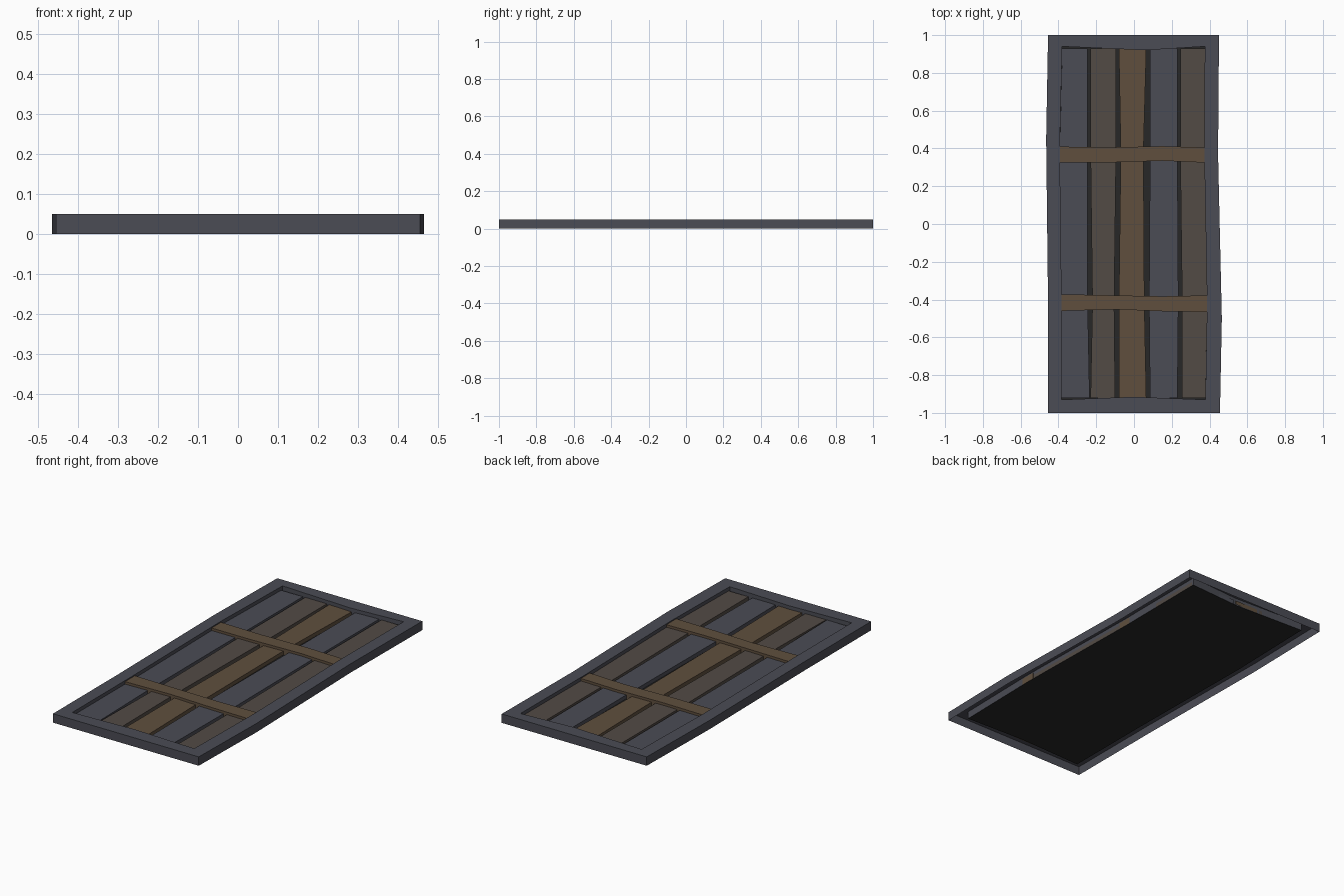
import bpy, bmesh

if "Cube" in bpy.data.objects:
    bpy.data.objects.remove(bpy.data.objects["Cube"])


def material(name, rgb):
    m = bpy.data.materials.new(name)
    m.diffuse_color = (*rgb, 1)
    m.use_nodes = True
    m.node_tree.nodes["Principled BSDF"].inputs["Base Color"].default_value = m.diffuse_color
    return m


SLATE = material("slate_wood", (0.07, 0.072, 0.09))
BROWN = material("worn_brown_wood", (0.115, 0.078, 0.048))
MIXED = material("faded_wood", (0.085, 0.07, 0.06))
DARK = material("dark_backing", (0.02, 0.02, 0.02))


def finish(name, bm, mat):
    bmesh.ops.recalc_face_normals(bm, faces=bm.faces)
    me = bpy.data.meshes.new(name)
    bm.to_mesh(me)
    bm.free()
    me.materials.append(mat)
    ob = bpy.data.objects.new(name, me)
    bpy.context.collection.objects.link(ob)


def board(name, side_a, side_b, z0, z1, mat):
    """Board between two matching wobbly edges, open underneath."""
    bm = bmesh.new()
    top = [[bm.verts.new((x, y, z1)) for x, y in s] for s in (side_a, side_b)]
    low = [[bm.verts.new((x, y, z0)) for x, y in s] for s in (side_a, side_b)]
    a, b = top
    c, d = low
    for i in range(len(a) - 1):
        bm.faces.new((a[i], a[i + 1], b[i + 1], b[i]))
        bm.faces.new((a[i], c[i], c[i + 1], a[i + 1]))
        bm.faces.new((b[i], b[i + 1], d[i + 1], d[i]))
    bm.faces.new((a[0], b[0], d[0], c[0]))
    bm.faces.new((a[-1], c[-1], d[-1], b[-1]))
    finish(name, bm, mat)


# Surrounding frame: hollow underneath, slightly crooked outline
outer = [(-.455, 1), (-.465, .45), (-.455, -.42), (-.455, -1), (0, -1),
         (.455, -1), (.465, -.5), (.445, .37), (.45, 1), (0, 1)]
inner = [(-.38, .94), (-.393, .41), (-.383, -.42), (-.383, -.93), (0, -.915),
         (.378, -.93), (.387, -.42), (.372, .37), (.375, .94), (.06, .92)]
bm = bmesh.new()
rings = [[bm.verts.new((x, y, z)) for x, y in pts]
         for pts, z in ((outer, 0), (outer, .05), (inner, .05), (inner, .008))]
n = len(outer)
for r, s in zip(rings, rings[1:]):
    for i in range(n):
        j = (i + 1) % n
        bm.faces.new((r[i], r[j], s[j], s[i]))
finish("frame", bm, SLATE)

# Backing sheet seen in the gaps and from below
bm = bmesh.new()
bm.faces.new([bm.verts.new((x, y, .008)) for x, y in inner])
finish("backing", bm, DARK)

# Five vertical planks: left and right edge x at bottom, lower, upper, top
planks = [
    ((-.383, -.383, -.393, -.38), (-.235, -.245, -.245, -.245), SLATE),
    ((-.23, -.22, -.23, -.23), (-.1, -.105, -.095, -.095), MIXED),
    ((-.08, -.08, -.07, -.08), (.065, .055, .05, .065), BROWN),
    ((.085, .08, .085, .085), (.23, .235, .23, .23), SLATE),
    ((.255, .255, .245, .245), (.378, .387, .372, .375), MIXED),
]
for i, (left, right, mat) in enumerate(planks):
    ys = (-.92, -.42, .38, .928)
    board(f"plank_{i + 1}", list(zip(left, ys)), list(zip(right, ys)),
          .008, .03, mat)

# Two crooked cross bars
board("upper_cross_bar",
      [(-.393, .41), (-.15, .405), (.15, .412), (.373, .405)],
      [(-.393, .325), (-.15, .325), (.15, .335), (.373, .325)], .008, .044, BROWN)
board("lower_cross_bar",
      [(-.383, -.372), (-.1, -.378), (.15, -.383), (.387, -.378)],
      [(-.383, -.46), (-.1, -.452), (.15, -.462), (.387, -.466)], .008, .044, BROWN)
